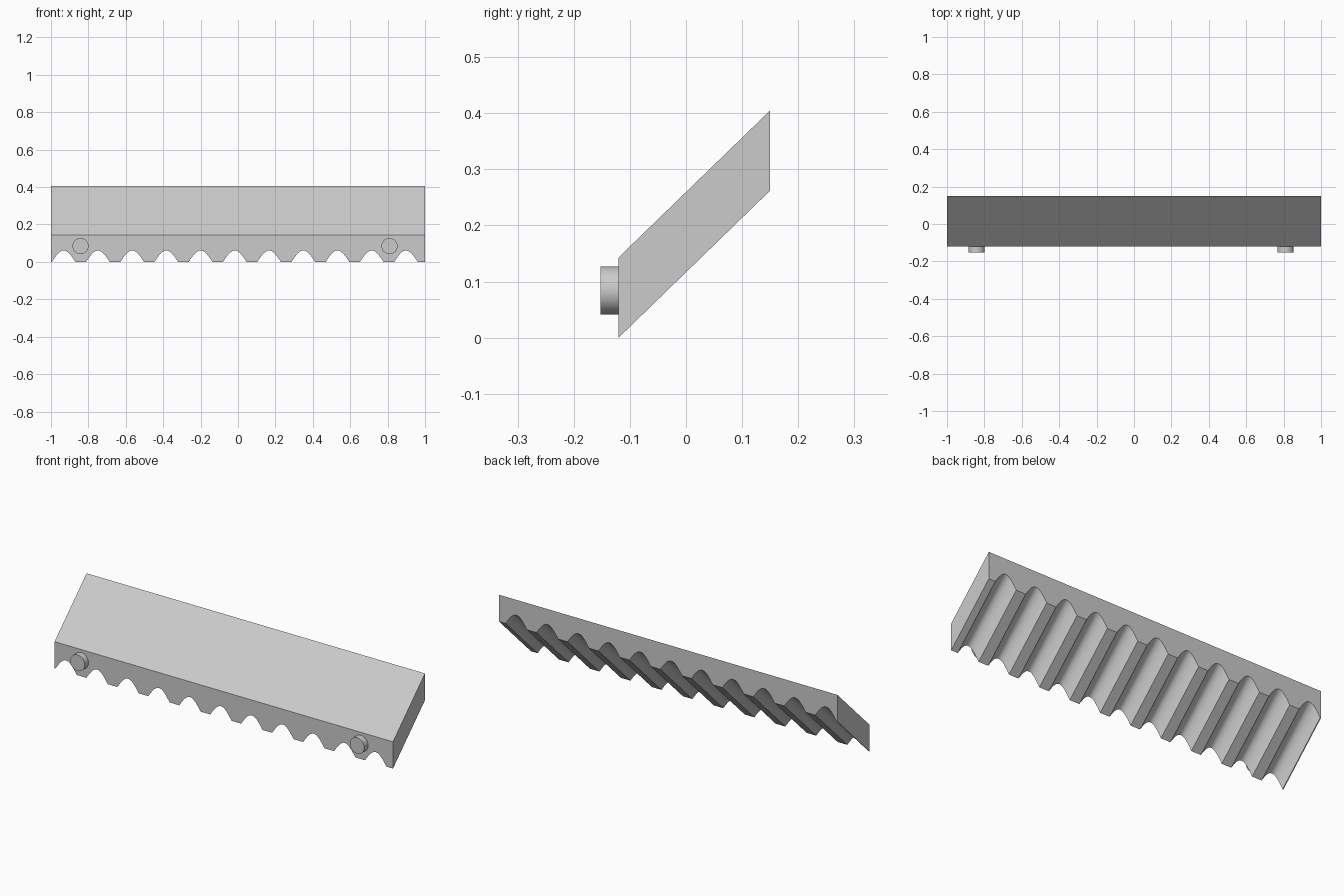
import bpy, bmesh, math
from mathutils import Vector, Matrix

if "Cube" in bpy.data.objects:
    bpy.data.objects.remove(bpy.data.objects["Cube"], do_unlink=True)

grey = bpy.data.materials.new("light grey")
grey.use_nodes = True
colour = (0.6, 0.6, 0.6, 1)
grey.diffuse_color = colour
grey.node_tree.nodes["Principled BSDF"].inputs["Base Color"].default_value = colour


def make_object(name, bm):
    bmesh.ops.recalc_face_normals(bm, faces=bm.faces)
    mesh = bpy.data.meshes.new(name)
    bm.to_mesh(mesh)
    bm.free()
    mesh.materials.append(grey)
    obj = bpy.data.objects.new(name, mesh)
    bpy.context.collection.objects.link(obj)
    bpy.ops.object.select_all(action='DESELECT')
    obj.select_set(True)
    bpy.context.view_layer.objects.active = obj
    bpy.ops.object.shade_smooth_by_angle(angle=math.radians(30))
    return obj


# Slanted bar: a scalloped profile swept backwards and upwards
FRONT = -0.12
HEIGHT = 0.143
GROOVES, FIRST, PITCH = 11, -0.932, 0.183
HALF_WIDTH, DEPTH, STEPS = 0.063, 0.061, 16

profile = [(-1, HEIGHT), (-1, 0)]
for i in range(GROOVES):
    for s in range(STEPS + 1):
        u = 2 * s / STEPS - 1
        x = FIRST + i * PITCH + u * HALF_WIDTH
        profile.append((x, DEPTH * math.cos(u * math.pi / 2)))
profile += [(1, 0), (1, HEIGHT)]

bm = bmesh.new()
front = bm.faces.new([bm.verts.new((x, FRONT, z)) for x, z in profile])
swept = bmesh.ops.extrude_face_region(bm, geom=[front], use_keep_orig=True)
moved = [g for g in swept["geom"] if isinstance(g, bmesh.types.BMVert)]
bmesh.ops.translate(bm, verts=moved, vec=Vector((0, 0.27, 0.262)))
make_object("scalloped_bar", bm)

# Round pegs on the front face
for name, x in (("right_peg", -0.842), ("left_peg", 0.81)):
    bm = bmesh.new()
    place = Matrix.Translation((x, FRONT - 0.015, 0.084)) @ Matrix.Rotation(math.pi / 2, 4, 'X')
    bmesh.ops.create_cone(bm, cap_ends=True, segments=32, radius1=0.043,
                          radius2=0.043, depth=0.034, matrix=place)
    make_object(name, bm)
